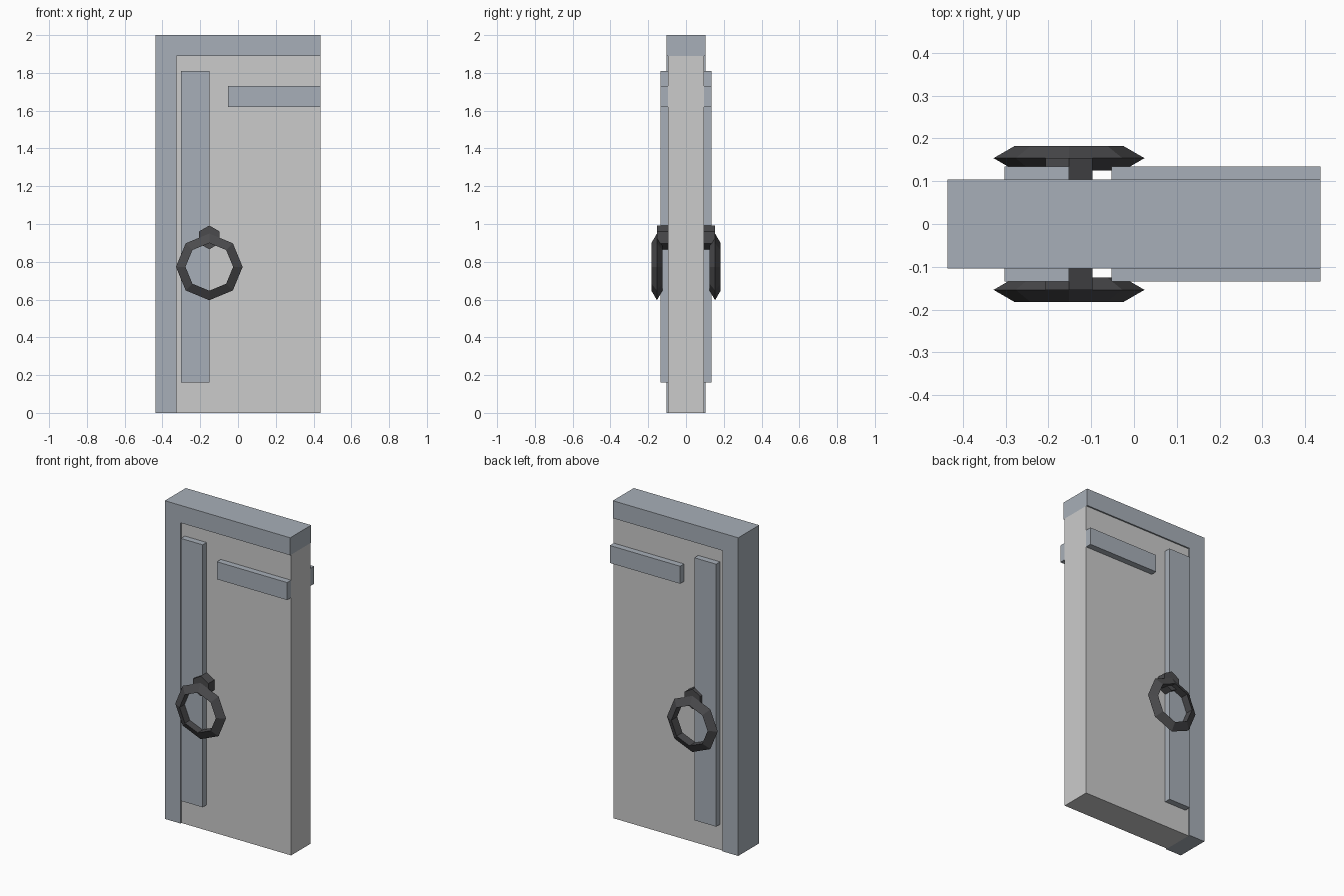
import bpy, bmesh
from math import pi

if "Cube" in bpy.data.objects:
    bpy.data.objects.remove(bpy.data.objects["Cube"])


def material(name, rgb):
    m = bpy.data.materials.new(name)
    m.diffuse_color = (*rgb, 1)
    m.use_nodes = True
    m.node_tree.nodes["Principled BSDF"].inputs["Base Color"].default_value = m.diffuse_color
    return m


STEEL = material("steel", (0.39, 0.43, 0.48))
IRON = material("iron", (0.07, 0.07, 0.075))


def slab(name, outline, y0, y1, mat=None):
    """Extrude an (x, z) outline from y0 to y1."""
    bm = bmesh.new()
    face = bm.faces.new([bm.verts.new((x, y0, z)) for x, z in outline])
    new = bmesh.ops.extrude_face_region(bm, geom=[face])["geom"]
    verts = [v for v in new if isinstance(v, bmesh.types.BMVert)]
    bmesh.ops.translate(bm, vec=(0, y1 - y0, 0), verts=verts)
    bmesh.ops.recalc_face_normals(bm, faces=bm.faces)
    mesh = bpy.data.meshes.new(name)
    bm.to_mesh(mesh)
    bm.free()
    if mat:
        mesh.materials.append(mat)
    ob = bpy.data.objects.new(name, mesh)
    bpy.context.collection.objects.link(ob)
    return ob


def rect(x0, x1, z0, z1):
    return [(x0, z0), (x1, z0), (x1, z1), (x0, z1)]


W, INNER, LINTEL = 0.436, -0.326, 1.89
FRAME_Y, PANEL_Y, STRAP_Y = 0.104, 0.095, 0.134
HANDLE_X, RING_Y = -0.152, 0.154

# Door leaf and L-shaped frame
slab("door_panel", rect(INNER, W, 0, LINTEL), -PANEL_Y, PANEL_Y)
slab("door_frame", [(-W, 0), (INNER, 0), (INNER, LINTEL), (W, LINTEL), (W, 2), (-W, 2)],
     -FRAME_Y, FRAME_Y, STEEL)

for side, s in (("front", -1), ("back", 1)):
    # Raised straps
    slab(side + "_vertical_strap", rect(-0.303, -0.152, 0.16, 1.81),
         s * PANEL_Y, s * STRAP_Y, STEEL)
    slab(side + "_hinge_strap", rect(-0.053, W, 1.62, 1.73),
         s * PANEL_Y, s * STRAP_Y, STEEL)

    # Hexagonal handle mount
    bpy.ops.mesh.primitive_cylinder_add(
        vertices=6, radius=0.063, depth=RING_Y - PANEL_Y, rotation=(pi / 2, 0, 0),
        location=(HANDLE_X, s * (RING_Y + PANEL_Y) / 2, 0.929))
    mount = bpy.context.object
    mount.name = side + "_handle_mount"
    mount.data.materials.append(IRON)

    # Octagonal pull ring with triangular section
    bpy.ops.mesh.primitive_torus_add(
        major_segments=8, minor_segments=3, major_radius=0.143, minor_radius=0.0335,
        rotation=(pi / 2, 0, 0), location=(HANDLE_X, s * RING_Y, 0.773))
    ring = bpy.context.object
    ring.name = side + "_pull_ring"
    ring.data.materials.append(IRON)
    for p in ring.data.polygons:
        p.use_smooth = False
